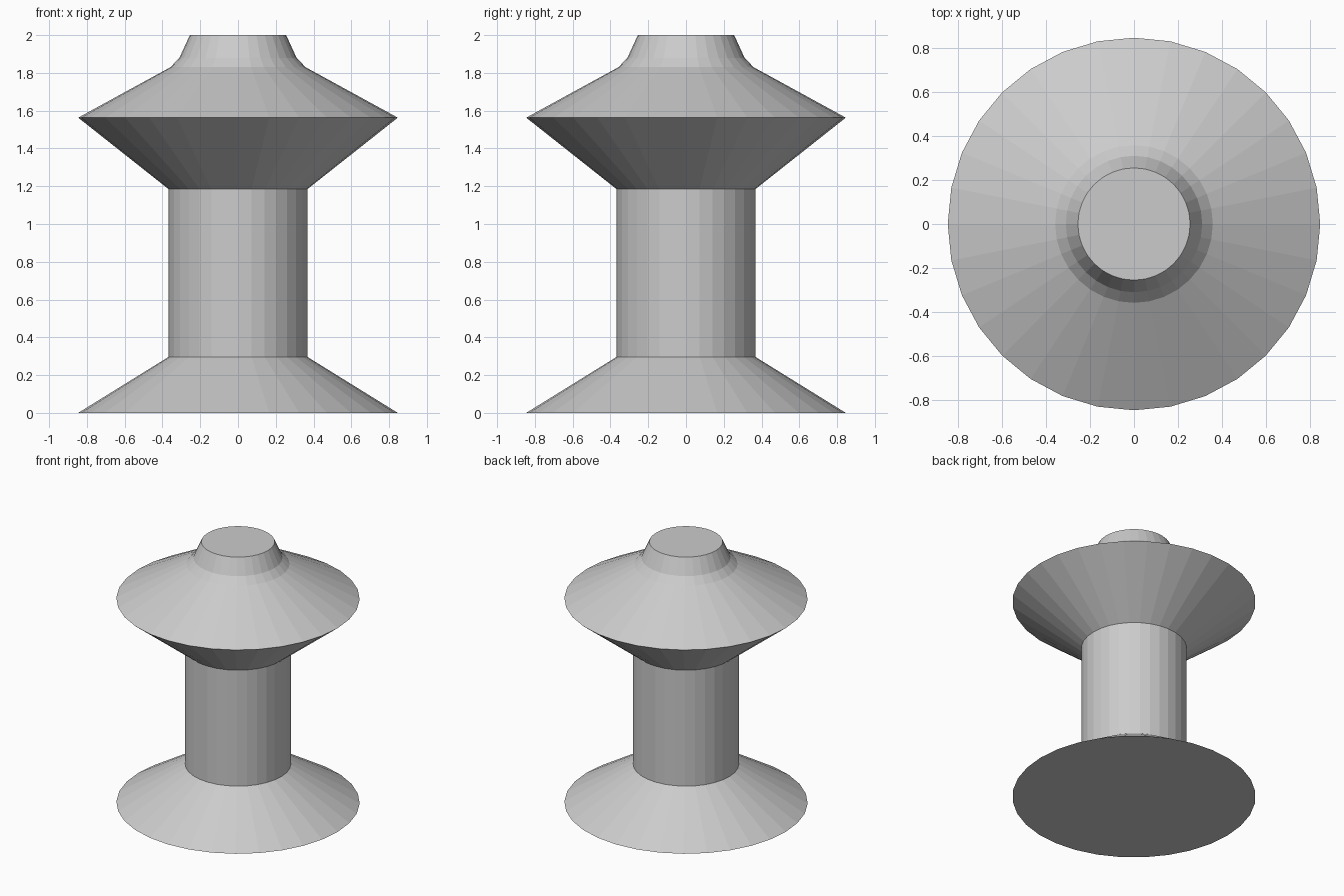
import bpy, bmesh
from math import cos, sin, tau

if "Cube" in bpy.data.objects:
    bpy.data.objects.remove(bpy.data.objects["Cube"])

SIDES = 32


def lathe(name, profile):
    """Closed, flat-faced turned solid from (radius, height) points, bottom to top."""
    bm = bmesh.new()
    rings = [[bm.verts.new((r * cos(tau * i / SIDES), r * sin(tau * i / SIDES), z))
              for i in range(SIDES)] for r, z in profile]
    for low, high in zip(rings, rings[1:]):
        for i in range(SIDES):
            j = (i + 1) % SIDES
            bm.faces.new((low[i], low[j], high[j], high[i]))
    bm.faces.new(rings[0][::-1])
    bm.faces.new(rings[-1])
    mesh = bpy.data.meshes.new(name)
    bm.to_mesh(mesh)
    bm.free()
    obj = bpy.data.objects.new(name, mesh)
    bpy.context.collection.objects.link(obj)
    return obj


# One turned body: flared foot, straight shaft, double-cone flange, tapered neck
lathe("turned_spool", [
    (0.846, 0.0), (0.368, 0.296),     # foot
    (0.368, 1.185),                   # shaft
    (0.846, 1.563), (0.358, 1.83),    # flange
    (0.31, 1.88), (0.255, 2.0),       # neck
])
